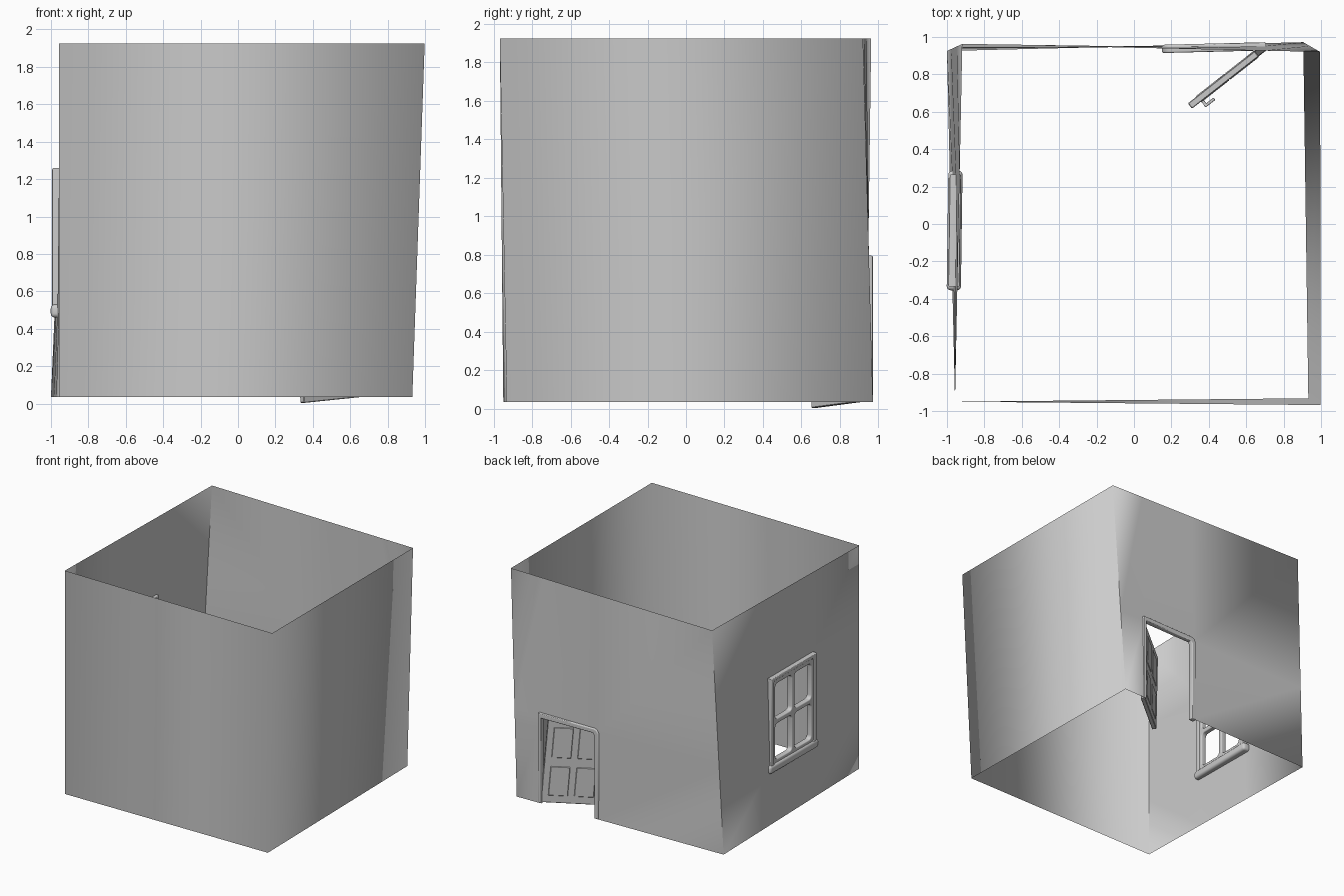
import bpy, bmesh, math
from mathutils import Vector, Matrix

if "Cube" in bpy.data.objects:
    bpy.data.objects.remove(bpy.data.objects["Cube"])

Z0, Z1 = 0.035, 1.925


def frame_matrix(origin, u, v):
    """Local x = u, local y = v, local z = outward normal."""
    u = Vector(u).normalized()
    v = Vector(v)
    v = (v - u * v.dot(u)).normalized()
    m = Matrix((u, v, u.cross(v))).transposed().to_4x4()
    m.translation = Vector(origin)
    return m


def rounded_rect(x0, x1, y0, y1, r, n=4):
    pts = []
    for cx, cy, a in ((x1 - r, y1 - r, 0), (x0 + r, y1 - r, 90),
                      (x0 + r, y0 + r, 180), (x1 - r, y0 + r, 270)):
        for i in range(n + 1):
            t = math.radians(a + 90 * i / n)
            pts.append((cx + r * math.cos(t), cy + r * math.sin(t)))
    return pts


def plate(name, loops, half, bevel, matrix):
    """Flat outline (with holes) extruded both ways and given rounded edges."""
    cu = bpy.data.curves.new(name, 'CURVE')
    cu.dimensions = '2D'
    cu.fill_mode = 'BOTH'
    cu.extrude, cu.bevel_depth, cu.bevel_resolution = half - bevel, bevel, 2
    cu.offset = -bevel
    for loop in loops:
        sp = cu.splines.new('POLY')
        sp.points.add(len(loop) - 1)
        for p, (x, y) in zip(sp.points, loop):
            p.co = (x, y, 0, 1)
        sp.use_cyclic_u = True
    ob = bpy.data.objects.new(name, cu)
    bpy.context.collection.objects.link(ob)
    ob.matrix_world = matrix
    bpy.ops.object.select_all(action='DESELECT')
    ob.select_set(True)
    bpy.context.view_layer.objects.active = ob
    bpy.ops.object.convert(target='MESH')
    bpy.ops.object.shade_smooth_by_angle(angle=math.radians(40))
    return bpy.context.object


def box(name, lo, hi, bevel, matrix=Matrix(), seg=2):
    lo, hi = Vector(lo), Vector(hi)
    bm = bmesh.new()
    bmesh.ops.create_cube(bm, size=1)
    for v in bm.verts:
        v.co = Vector(a * b for a, b in zip(v.co, hi - lo)) + (lo + hi) / 2
    if bevel:
        bmesh.ops.bevel(bm, geom=bm.edges[:], offset=bevel, segments=seg,
                        profile=0.5, affect='EDGES')
    me = bpy.data.meshes.new(name)
    bm.to_mesh(me)
    bm.free()
    ob = bpy.data.objects.new(name, me)
    bpy.context.collection.objects.link(ob)
    ob.matrix_world = matrix
    for p in me.polygons:
        p.use_smooth = bevel > 0.01
    return ob


# Slightly leaning walls: one open shell, no floor and no ceiling
FL = Vector((-0.957, -0.95, Z0)), Vector((-0.957, -0.95, Z1))
FR = Vector((0.932, -0.932, Z0)), Vector((0.998, -0.968, Z1))
BR = Vector((0.905, 0.972, Z0)), Vector((0.995, 0.92, Z1))
BL = Vector((-1.0, 0.925, Z0)), Vector((-0.918, 0.963, Z1))
bm = bmesh.new()


def wall(start, end, axis=0, cuts=(), levels=(), hole=None):
    rows = []
    for z in [Z0, *levels, Z1]:
        k = (z - Z0) / (Z1 - Z0)
        a, b = start[0].lerp(start[1], k), end[0].lerp(end[1], k)
        ts = [0] + [(c - a[axis]) / (b[axis] - a[axis]) for c in cuts] + [1]
        rows.append([bm.verts.new(a.lerp(b, t)) for t in ts])
    for j in range(len(rows) - 1):
        for i in range(len(rows[0]) - 1):
            if (i, j) != hole:
                bm.faces.new((rows[j][i], rows[j][i + 1],
                              rows[j + 1][i + 1], rows[j + 1][i]))


wall(FL, FR)
wall(FR, BR)
wall(BR, BL, 0, (0.69, 0.17), (0.76,), (1, 0))
wall(BL, FL, 1, (0.23, -0.31), (0.53, 1.23), (1, 1))
bmesh.ops.remove_doubles(bm, verts=bm.verts[:], dist=0.001)
me = bpy.data.meshes.new("walls")
bm.to_mesh(me)
bm.free()
for p in me.polygons:
    p.use_smooth = True
bpy.context.collection.objects.link(bpy.data.objects.new("walls", me))

# Door frame: upside-down U set in the back wall
m = frame_matrix((0.705, 0.95, Z0), (-0.555, -0.014, 0), (0, 0, 1))
u_shape = [(0, 0), (0, 0.76), (0.515, 0.76), (0.538, 0.75), (0.555, 0.72),
           (0.555, 0), (0.515, 0), (0.515, 0.70), (0.5, 0.72), (0.025, 0.72), (0.025, 0)]
plate("door_frame", [u_shape], 0.022, 0.008, m)

# Door swung inward and sagging at its free edge
m = frame_matrix((0.70, 0.945, 0.04), (-0.37, -0.29, -0.038), (0, 0, 1))
side = 1 if (m.to_3x3() @ Vector((0, 0, 1))).x > 0 else -1
box("door", (0, 0, -0.018), (0.455, 0.70, 0.018), 0.004, m, 1)
for i, (y0, y1) in enumerate(((0.06, 0.31), (0.38, 0.64))):
    for j, x0 in enumerate((0.05, 0.25)):
        box(f"door_panel_{i}_{j}", (x0, y0, -0.022), (x0 + 0.155, y1, 0.022), 0.006, m, 1)
# Lever handle
box("handle_stem", (0.405, 0.34, 0 if side > 0 else -0.05),
    (0.42, 0.355, 0.05 if side > 0 else 0), 0, m)
zc = 0.05 * side
box("handle_lever", (0.355, 0.338, zc - 0.008), (0.422, 0.357, zc + 0.008), 0.005, m)

# Window: frame with four rounded panes in the left wall
m = frame_matrix((-0.955, 0.255, 0.50), (-0.008, -0.57, 0), (0, 0, 1))
loops = [[(0, 0), (0.58, 0), (0.58, 0.75), (0, 0.75)]]
for x0, x1 in ((0.055, 0.272), (0.308, 0.525)):
    for y0, y1 in ((0.055, 0.355), (0.395, 0.695)):
        loops.append(rounded_rect(x0, x1, y0, y1, 0.03))
plate("window_frame", loops, 0.023, 0.008, m)
# Raised outer moulding
plate("window_trim", [[(-0.01, 0), (0.59, 0), (0.59, 0.76), (-0.01, 0.76)],
                      rounded_rect(0.03, 0.55, 0.02, 0.73, 0.02)], 0.03, 0.008, m)
# Rounded sill inside and out
box("window_sill", (-0.03, -0.04, -0.038), (0.61, 0.03, 0.038), 0.022, m, 4)
